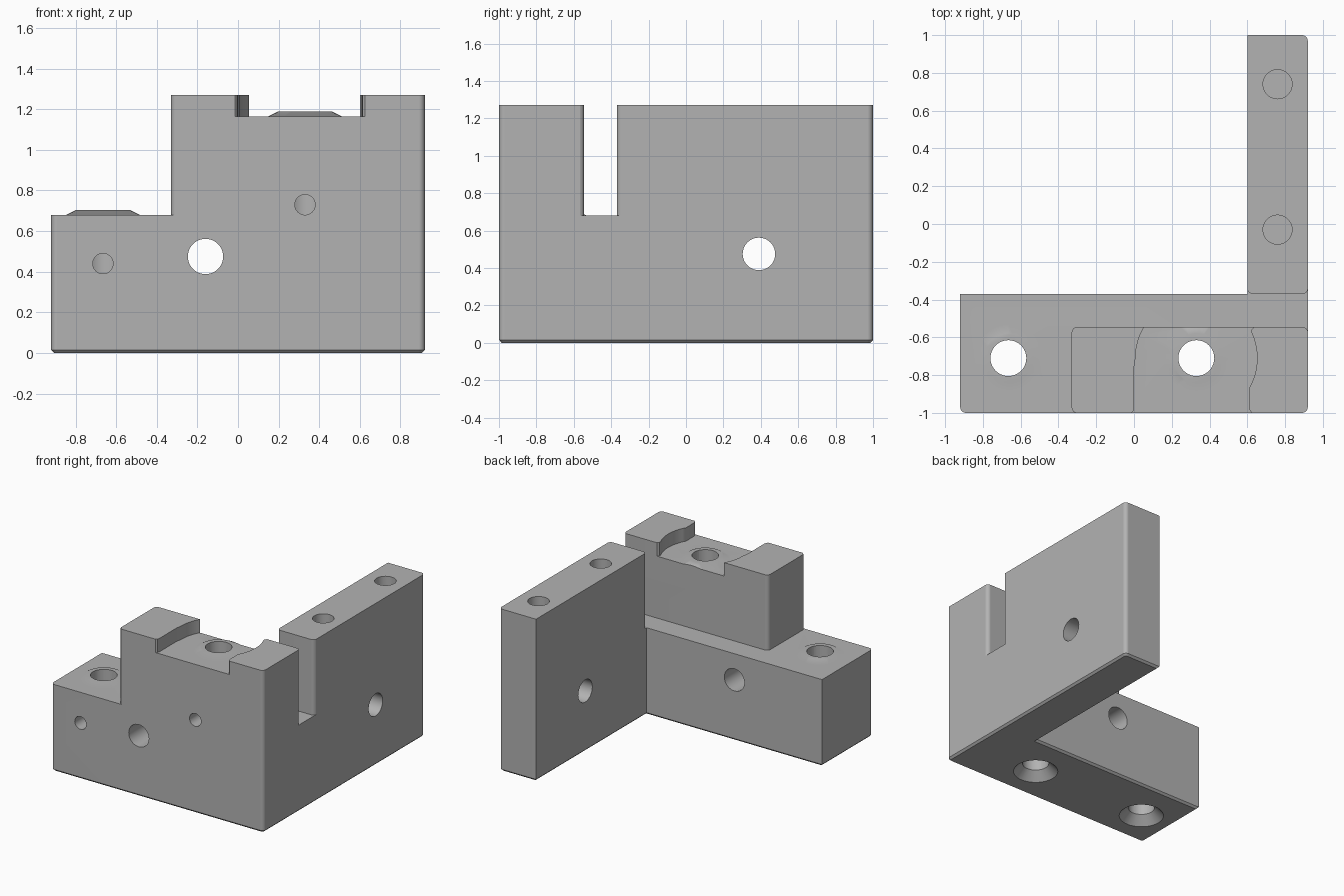
import bpy, bmesh
from math import sin, cos, pi, radians
from mathutils import Vector, Matrix

cube = bpy.data.objects.get("Cube")
if cube:
    bpy.data.objects.remove(cube, do_unlink=True)

TOP, SHELF, POCKET = 1.27, 0.68, 1.165
HOLE_Y, HOLES_X = -0.71, (-0.665, 0.33)


def new_object(name, bm):
    bmesh.ops.recalc_face_normals(bm, faces=bm.faces)
    mesh = bpy.data.meshes.new(name)
    bm.to_mesh(mesh)
    bm.free()
    obj = bpy.data.objects.new(name, mesh)
    bpy.context.collection.objects.link(obj)
    return obj


def rounded(corners, steps=6):
    """Outline from (x, y) or (x, y, radius) right-angled corners."""
    out = []
    for i, c in enumerate(corners):
        p = Vector(c[:2])
        if len(c) == 2:
            out.append(p)
            continue
        a = (Vector(corners[i - 1][:2]) - p).normalized() * c[2]
        b = (Vector(corners[(i + 1) % len(corners)][:2]) - p).normalized() * c[2]
        for k in range(steps + 1):
            t = k / steps * pi / 2
            out.append(p + a * (1 - sin(t)) + b * (1 - cos(t)))
    return out


def prism(name, outline, z0, z1, chamfer=0):
    bm = bmesh.new()
    base = bm.faces.new([bm.verts.new((x, y, z0)) for x, y in outline])
    ext = bmesh.ops.extrude_face_region(bm, geom=[base], use_keep_orig=True)
    top = [v for v in ext["geom"] if isinstance(v, bmesh.types.BMVert)]
    bmesh.ops.translate(bm, verts=top, vec=(0, 0, z1 - z0))
    if chamfer:
        edges = [e for e in bm.edges if all(v.co.z == z0 for v in e.verts)]
        bmesh.ops.bevel(bm, geom=edges, offset=chamfer, segments=1, affect='EDGES')
    return new_object(name, bm)


def cone(name, start, end, r0, r1):
    start, end = Vector(start), Vector(end)
    axis = end - start
    turn = axis.to_track_quat('Z', 'Y').to_matrix().to_4x4()
    bm = bmesh.new()
    bmesh.ops.create_cone(bm, cap_ends=True, segments=40, radius1=r0, radius2=r1,
                          depth=axis.length,
                          matrix=Matrix.Translation((start + end) / 2) @ turn)
    return new_object(name, bm)


def cut(target, cutter):
    mod = target.modifiers.new("cut", 'BOOLEAN')
    mod.operation, mod.solver, mod.object = 'DIFFERENCE', 'EXACT', cutter
    bpy.context.view_layer.objects.active = target
    bpy.ops.object.modifier_apply(modifier=mod.name)
    bpy.data.objects.remove(cutter, do_unlink=True)


def raised_pad(cutter, x, floor):
    # a dent in the cutter leaves a low conical boss on the floor
    cut(cutter, cone("pad", (x, HOLE_Y, floor - 0.025), (x, HOLE_Y, floor + 0.025), 0.23, 0.13))


# L-shaped block with rounded outer corners and chamfered underside
R = 0.03
body = prism("bracket_body", rounded([
    (-0.92, -1, R), (0.92, -1, R), (0.92, 1, R), (0.6, 1),
    (0.6, -0.37), (-0.92, -0.37)]), 0, TOP, 0.015)

# Shelf and slot around the upper block
shelf = prism("shelf_cutter", rounded([
    (-1.2, -1.2), (-0.295, -1.2), (-0.295, -1.001), (-0.33, -1.001, R),
    (-0.33, -0.545, R), (0.921, -0.545, R), (0.921, -0.58), (1.2, -0.58),
    (1.2, -0.335), (0.921, -0.335), (0.921, -0.37, R), (0.599, -0.37, R),
    (0.599, -0.33), (0.5, -0.33), (0.5, -0.2), (-1.2, -0.2)]), SHELF, 1.5)
raised_pad(shelf, HOLES_X[0], SHELF)
cut(body, shelf)


# Pocket in the upper block with arced side walls
def arc(a0, a1, n=10):
    angles = [radians(a0 + (a1 - a0) * k / n) for k in range(n + 1)]
    return [(HOLES_X[1] + 0.322 * cos(a), HOLE_Y + 0.322 * sin(a)) for a in angles]


pocket = prism("pocket_cutter",
               [(-0.015, -1.1), (0.625, -1.1), (0.625, -1.0), (0.614, -0.99), (0.61, -0.97)]
               + arc(-30, 25)
               + [(0.622, -0.56), (0.635, -0.545), (0.635, -0.5), (0.06, -0.5)]
               + arc(149, 180)
               + [(0.0, -0.76), (0.0, -0.97), (-0.004, -0.99), (-0.015, -1.0)],
               POCKET, 1.5)
raised_pad(pocket, HOLES_X[1], POCKET)
cut(body, pocket)

# Vertical bolt holes, countersunk below, each met by a small front hole
for x, z in zip(HOLES_X, (0.44, 0.73)):
    cut(body, cone("bolt_hole", (x, HOLE_Y, -0.2), (x, HOLE_Y, 1.5), 0.095, 0.095))
    cut(body, cone("countersink", (x, HOLE_Y, -0.02), (x, HOLE_Y, 0.08), 0.18, 0.08))
    cut(body, cone("screw_hole", (x, -1.2, z), (x, HOLE_Y, z), 0.05, 0.05))

# Cross holes through both legs
cut(body, cone("front_hole", (-0.16, -1.2, 0.475), (-0.16, -0.2, 0.475), 0.087, 0.087))
cut(body, cone("side_hole", (0.4, 0.39, 0.475), (1.2, 0.39, 0.475), 0.087, 0.087))

# Blind holes in the top of the side wall
for y in (-0.03, 0.74):
    cut(body, cone("top_hole", (0.76, y, 0.9), (0.76, y, 1.5), 0.077, 0.077))

# Grey finish
grey = bpy.data.materials.new("plain_grey")
grey.use_nodes = True
colour = (0.45, 0.45, 0.45, 1)
grey.diffuse_color = colour
grey.node_tree.nodes["Principled BSDF"].inputs["Base Color"].default_value = colour
body.data.materials.clear()
body.data.materials.append(grey)

# Smooth the fillets and holes while keeping flat faces clean
bpy.ops.object.select_all(action='DESELECT')
body.select_set(True)
bpy.context.view_layer.objects.active = body
bpy.ops.object.shade_smooth_by_angle(angle=radians(30))
weighted = body.modifiers.new("clean_shading", 'WEIGHTED_NORMAL')
weighted.keep_sharp = True
